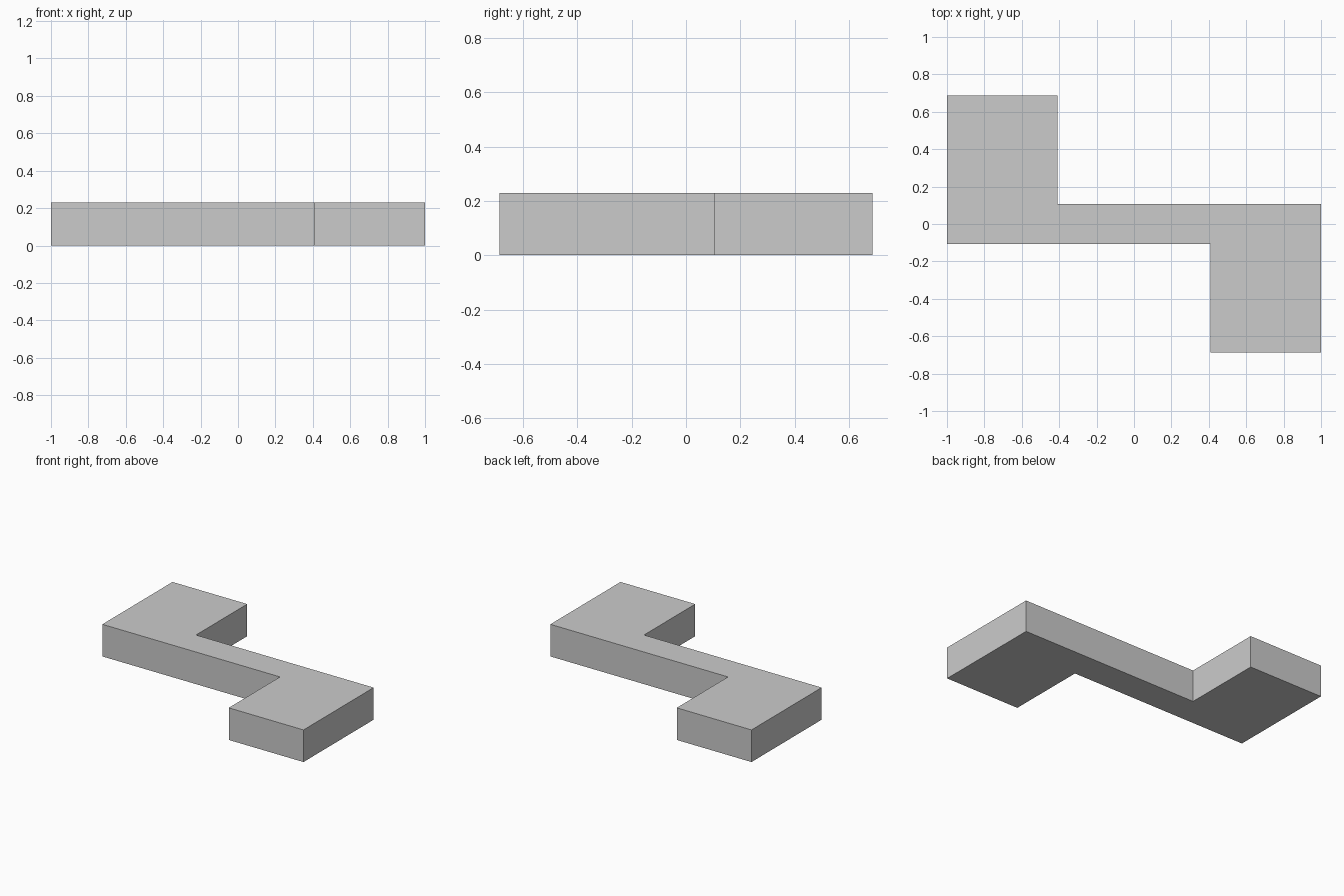
import bpy, bmesh

if "Cube" in bpy.data.objects:
    bpy.data.objects.remove(bpy.data.objects["Cube"])

HEIGHT = 0.23
STEP_X, BAR_Y, END_Y = 0.408, 0.107, 0.687

# Half of the Z-shaped outline; the other half is its 180 degree rotation
half = [(-1, -BAR_Y), (STEP_X, -BAR_Y), (STEP_X, -END_Y), (1, -END_Y)]
outline = half + [(-x, -y) for x, y in half]

# Extrude the outline into a solid slab
bm = bmesh.new()
base = bm.faces.new([bm.verts.new((x, y, 0)) for x, y in outline])
top = bmesh.ops.extrude_face_region(bm, geom=[base], use_keep_orig=True)
verts = [g for g in top["geom"] if isinstance(g, bmesh.types.BMVert)]
bmesh.ops.translate(bm, verts=verts, vec=(0, 0, HEIGHT))
bmesh.ops.recalc_face_normals(bm, faces=bm.faces)

mesh = bpy.data.meshes.new("z_shaped_block")
bm.to_mesh(mesh)
bm.free()
bpy.context.collection.objects.link(bpy.data.objects.new("z_shaped_block", mesh))
